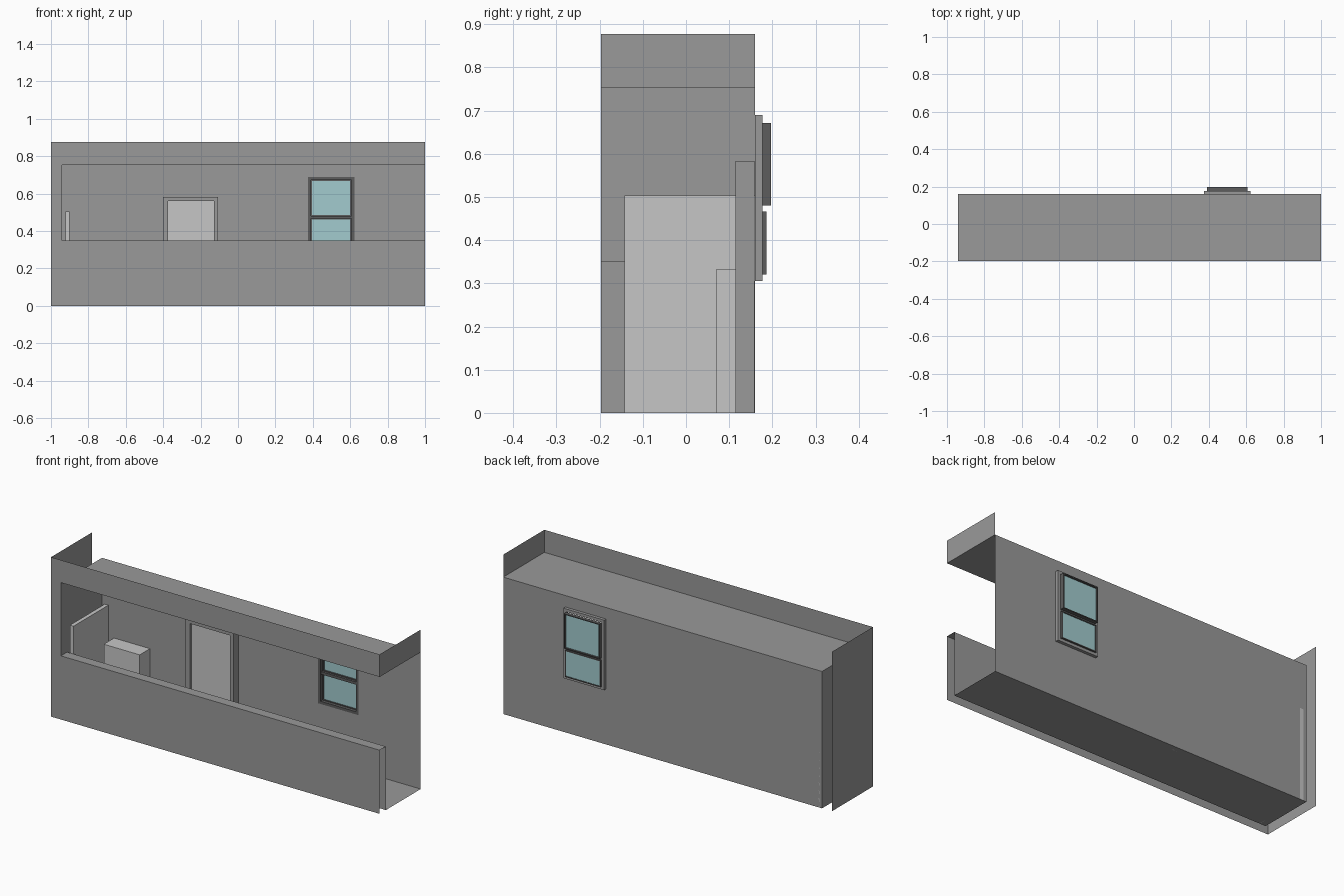
import bpy
import bmesh

if "Cube" in bpy.data.objects:
    bpy.data.objects.remove(bpy.data.objects["Cube"], do_unlink=True)


def material(name, r, g, b):
    m = bpy.data.materials.new(name)
    m.use_nodes = True
    m.diffuse_color = (r, g, b, 1)
    m.node_tree.nodes["Principled BSDF"].inputs["Base Color"].default_value = (r, g, b, 1)
    return m


WALL = material("wall grey", .32, .32, .32)
LIGHT = material("light grey", .565, .565, .565)
DARK = material("dark grey", .11, .11, .11)
GLASS = material("pale blue glass", .36, .6, .62)

# Main dimensions
LEFT, RIGHT = -1.0, 1.0
INNER = -.94
FRONT, BACK = -.197, .16
SILL_Y, SILL_Z = -.143, .35
ROOF, TOP = .753, .877


def finish(name, bm, *mats):
    me = bpy.data.meshes.new(name)
    bm.to_mesh(me)
    bm.free()
    for m in mats:
        me.materials.append(m)
    ob = bpy.data.objects.new(name, me)
    bpy.context.collection.objects.link(ob)
    return ob


def sheet(name, axis, at, outline, mat=WALL, depth=0):
    """Flat outline set across an axis, thickened along it when depth is given."""
    bm = bmesh.new()
    verts = []
    for p in outline:
        co = list(p)
        co.insert(axis, at)
        verts.append(bm.verts.new(co))
    face = bm.faces.new(verts)
    if depth:
        thicken(bm, [face], axis, depth)
    return finish(name, bm, mat)


def thicken(bm, faces, axis, depth):
    ext = bmesh.ops.extrude_face_region(bm, geom=faces, use_keep_orig=True)["geom"]
    move = [0, 0, 0]
    move[axis] = depth
    bmesh.ops.translate(bm, vec=move, verts=[g for g in ext if isinstance(g, bmesh.types.BMVert)])
    bmesh.ops.recalc_face_normals(bm, faces=bm.faces)


def rect(a0, a1, b0, b1):
    return [(a0, b0), (a1, b0), (a1, b1), (a0, b1)]


def ring(name, y, outer, inner, mats, depth=0):
    """Rectangular frame facing the front; a second material paints its front."""
    bm = bmesh.new()
    o = [bm.verts.new((x, y, z)) for x, z in rect(*outer)]
    i = [bm.verts.new((x, y, z)) for x, z in rect(*inner)]
    faces = [bm.faces.new((o[k], o[(k + 1) % 4], i[(k + 1) % 4], i[k])) for k in range(4)]
    if depth:
        thicken(bm, faces, 1, depth)
    if len(mats) > 1:
        for f in bm.faces:
            c = f.calc_center_median()
            inside = inner[0] - .001 < c.x < inner[1] + .001 and inner[2] - .001 < c.z < inner[3] + .001
            f.material_index = int(f.normal.y < -.5 or inside)
    return finish(name, bm, *mats)


# Outer shell: front with long opening reaching the right end, and end parapets
sheet("front_wall", 1, FRONT, [
    (LEFT, 0), (RIGHT, 0), (RIGHT, SILL_Z), (INNER, SILL_Z),
    (INNER, ROOF), (RIGHT, ROOF), (RIGHT, TOP), (LEFT, TOP)])
sheet("outer_end_wall", 0, LEFT, rect(FRONT, BACK, 0, TOP))
sheet("end_parapet", 0, RIGHT, rect(FRONT, BACK, ROOF, TOP))

# Inner shell
sheet("roof", 2, ROOF, rect(INNER, RIGHT, FRONT, BACK))
sheet("floor", 2, 0, rect(INNER, RIGHT, SILL_Y, BACK))
sheet("low_wall_top", 2, SILL_Z, rect(INNER, RIGHT, FRONT, SILL_Y))
sheet("low_wall_inside", 1, SILL_Y, rect(INNER, RIGHT, 0, SILL_Z))
sheet("inner_end_wall", 0, INNER, [
    (SILL_Y, 0), (BACK, 0), (BACK, ROOF), (FRONT, ROOF), (FRONT, SILL_Z), (SILL_Y, SILL_Z)])

# Back wall with the window hole
HOLE = (.374, .622, .305, .69)
ring("back_wall", BACK, (INNER, RIGHT, 0, ROOF), HOLE, [WALL])

# Partition and low box
sheet("partition", 0, -.923, rect(SILL_Y, BACK, 0, .503), LIGHT, .022)
sheet("low_box", 1, .07, rect(-.866, -.647, 0, .332), LIGHT, .089)

# Door frame and door
sheet("door_frame", 1, .115, [
    (-.4, 0), (-.374, 0), (-.374, .56), (-.128, .56),
    (-.128, 0), (-.107, 0), (-.107, .583), (-.4, .583)], WALL, .044)
sheet("door", 1, .13, rect(-.374, -.128, 0, .56), LIGHT, .028)

# Window casing, middle rail and two sashes with glass
ring("window_casing", BACK, HOLE, (.39, .606, .32, .674), [WALL, DARK], .017)
sheet("window_middle_rail", 1, .165, rect(.39, .606, .466, .481), DARK, .012)
for part, z0, z1, depth in (("upper", .48, .672, .02), ("lower", .32, .467, .01)):
    ring(part + "_sash", .177, (.39, .606, z0, z1),
         (.396, .6, z0 + .005, z1 - .005), [DARK], depth)
    sheet(part + "_glass", 1, .177 + depth * .4,
          rect(.396, .6, z0 + .005, z1 - .005), GLASS, .003)
